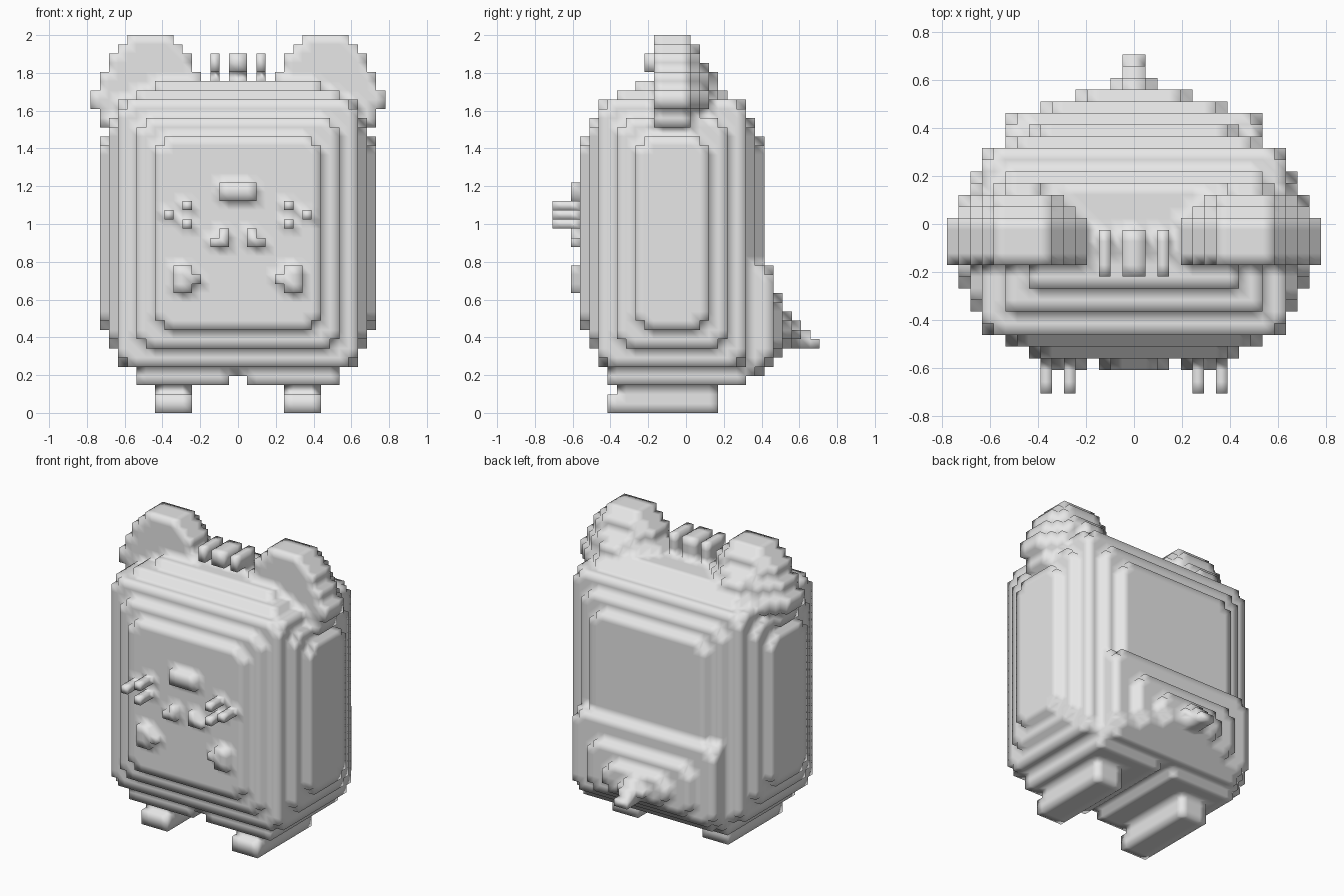
import bpy, bmesh
from mathutils import Vector

if "Cube" in bpy.data.objects:
    bpy.data.objects.remove(bpy.data.objects["Cube"])

U = 2 / 41          # edge of one grid cell
Y_MID = 14.5        # grid row lying on y = 0

grey = bpy.data.materials.new("plain_grey")
grey.diffuse_color = (0.8, 0.8, 0.8, 1)
grey.use_nodes = True
grey.node_tree.nodes["Principled BSDF"].inputs["Base Color"].default_value = grey.diffuse_color


def box(x0, x1, y0, y1, z0, z1):
    """Cells of a block, in grid units."""
    return {(x, y, z) for x in range(x0, x1) for y in range(y0, y1) for z in range(z0, z1)}


def notched(hx, y0, y1, z0, z1):
    """Right half of a block with its corner cells removed."""
    corners = {(hx - 1, y, z) for y in (y0, y1 - 1) for z in (z0, z1 - 1)}
    return box(0, hx, y0, y1, z0, z1) - corners


parts = {}

# Body: nested blocks stepping towards every side
body = box(0, 11, 7, 19, 5, 35) | box(0, 9, 9, 18, 5, 36)
for layer in [(15, 9, 17, 9, 30), (14, 7, 19, 7, 32), (13, 5, 21, 5, 34),
              (11, 4, 22, 7, 32), (9, 3, 23, 9, 30)]:
    body |= notched(*layer)
body |= box(0, 11, 6, 21, 3, 5) - box(0, 1, 6, 21, 3, 4)   # underside with a slit

# Rump stepping out at the lower back
for layer in [(11, 18, 23, 4, 16), (11, 20, 24, 5, 16), (8, 20, 25, 6, 13),
              (5, 20, 26, 7, 11), (2, 20, 27, 7, 10)]:
    body |= notched(*layer)
parts["body"] = body

# Tail tip
parts["tail"] = box(0, 1, 27, 29, 7, 8) | box(0, 1, 27, 28, 8, 9)

# Ears: half widths of the rows from the top down, flat front, domed back
EAR_ROWS = [2, 3, 4, 4, 5, 5, 6, 6, 5, 5]
ears = set()
for y0, y1, start, shrink in [(11, 15, 0, 0), (15, 16, 1, 1), (16, 17, 3, 2), (17, 18, 4, 4)]:
    for i, w in enumerate(EAR_ROWS):
        if i >= start:
            ears |= box(9 - w + shrink, 10 + w - shrink, y0, y1, 40 - i, 41 - i)
parts["ears"] = ears - body

# Hair tufts curling forward
parts["hair_tufts"] = set()
for x0, x1 in [(0, 1), (2, 3)]:
    parts["hair_tufts"] |= box(x0, x1, 12, 14, 36, 39) | box(x0, x1, 10, 12, 37, 39)

# Feet with a stepped toe
parts["feet"] = box(5, 9, 6, 18, 0, 2) | box(5, 9, 7, 18, 2, 3)

# Face and paws on the front panel
parts["nose"] = box(0, 2, 2, 3, 23, 25)
parts["mouth"] = box(1, 3, 2, 3, 18, 19) | box(1, 2, 2, 3, 19, 20)
parts["whiskers"] = (box(5, 6, 0, 3, 20, 21) | box(5, 6, 0, 3, 22, 23)
                     | box(7, 8, 0, 3, 21, 22))
parts["paws"] = box(5, 7, 2, 3, 13, 16) | box(4, 5, 2, 3, 14, 15)

# Mirror every part across x
for name, cells in parts.items():
    parts[name] = cells | {(-1 - x, y, z) for x, y, z in cells}
whole = set().union(*parts.values())

SIDES = [((1, 0, 0), [(1, 0, 0), (1, 1, 0), (1, 1, 1), (1, 0, 1)]),
         ((-1, 0, 0), [(0, 0, 0), (0, 0, 1), (0, 1, 1), (0, 1, 0)]),
         ((0, 1, 0), [(0, 1, 0), (0, 1, 1), (1, 1, 1), (1, 1, 0)]),
         ((0, -1, 0), [(0, 0, 0), (1, 0, 0), (1, 0, 1), (0, 0, 1)]),
         ((0, 0, 1), [(0, 0, 1), (1, 0, 1), (1, 1, 1), (0, 1, 1)]),
         ((0, 0, -1), [(0, 0, 0), (0, 1, 0), (1, 1, 0), (1, 0, 0)])]


def skin(cells):
    """Outer cell sides as (direction, corner points)."""
    for x, y, z in sorted(cells):
        for (dx, dy, dz), quad in SIDES:
            if (x + dx, y + dy, z + dz) not in whole:
                yield (dx, dy, dz), [(x + a, y + b, z + c) for a, b, c in quad]


# Smooth normals shared by all parts, so shading flows across the joints
normals = {}
for direction, ring in skin(whole):
    for key in ring:
        normals[key] = normals.get(key, Vector()) + Vector(direction)


def build(name, cells):
    """Skin one part, merge its flat areas and give it the shared normals."""
    bm, verts = bmesh.new(), {}
    for _, ring in skin(cells):
        for key in ring:
            if key not in verts:
                verts[key] = bm.verts.new(key)
        bm.faces.new([verts[key] for key in ring])
    bmesh.ops.dissolve_limit(bm, angle_limit=0.01, verts=bm.verts[:], edges=bm.edges[:])
    bmesh.ops.triangulate(bm, faces=bm.faces[:])
    shading = []
    for v in bm.verts:
        n = normals[tuple(round(c) for c in v.co)]
        shading.append(n.normalized() if n.length > 0 else Vector((0, 0, 1)))
        v.co = Vector((v.co.x, v.co.y - Y_MID, v.co.z)) * U
    mesh = bpy.data.meshes.new(name)
    bm.to_mesh(mesh)
    bm.free()
    mesh.materials.append(grey)
    mesh.shade_smooth()
    mesh.normals_split_custom_set_from_vertices(shading)
    obj = bpy.data.objects.new(name, mesh)
    bpy.context.collection.objects.link(obj)


for name, cells in parts.items():
    build(name, cells)
